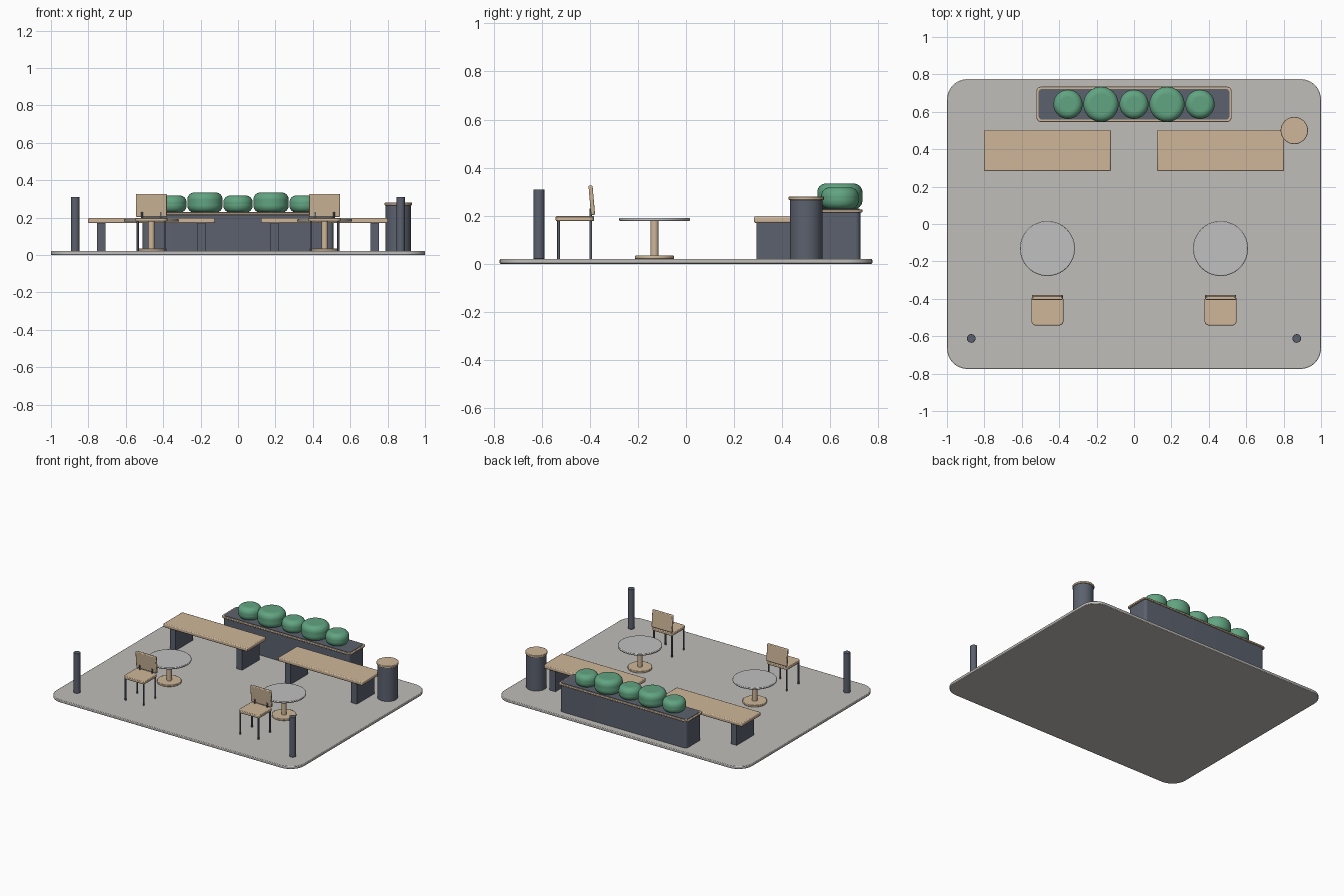
import bpy, bmesh
from math import radians
from mathutils import Matrix

cube = bpy.data.objects.get("Cube")
if cube:
    bpy.data.objects.remove(cube, do_unlink=True)


def material(name, r, g, b):
    m = bpy.data.materials.new(name)
    m.use_nodes = True
    m.diffuse_color = (r, g, b, 1)
    m.node_tree.nodes["Principled BSDF"].inputs["Base Color"].default_value = (r, g, b, 1)
    return m


STONE = material("warm grey paving", 0.53, 0.515, 0.49)
TOP = material("pale grey tabletop", 0.53, 0.53, 0.53)
WOOD = material("light wood", 0.62, 0.47, 0.32)
SLATE = material("slate metal", 0.105, 0.12, 0.155)
LEAF = material("leaf green", 0.12, 0.37, 0.22)


def finish(name, bm, mat, location, soft=0.0, segments=2):
    mesh = bpy.data.meshes.new(name)
    bm.to_mesh(mesh)
    bm.free()
    mesh.materials.append(mat)
    ob = bpy.data.objects.new(name, mesh)
    bpy.context.collection.objects.link(ob)
    ob.location = location
    if soft:
        mod = ob.modifiers.new("soft edges", "BEVEL")
        mod.width, mod.segments = soft, segments
        mod.limit_method, mod.angle_limit = "ANGLE", radians(40)
    bpy.ops.object.select_all(action="DESELECT")
    bpy.context.view_layer.objects.active = ob
    ob.select_set(True)
    bpy.ops.object.shade_smooth_by_angle(angle=radians(35))
    return ob


def box(name, mat, x, y, size_x, size_y, z0, z1, corner=0.0, soft=0.0):
    """Upright block with optionally rounded vertical corners."""
    bm = bmesh.new()
    bmesh.ops.create_cube(bm, size=1, matrix=Matrix.Diagonal((size_x, size_y, z1 - z0, 1)))
    if corner:
        upright = [e for e in bm.edges if abs(e.verts[0].co.z - e.verts[1].co.z) > 1e-4]
        bmesh.ops.bevel(bm, geom=upright, offset=corner, segments=8, profile=0.5, affect="EDGES")
    return finish(name, bm, mat, (x, y, (z0 + z1) / 2), soft)


def disc(name, mat, x, y, radius, z0, z1, sides=40, soft=0.0, segments=2):
    bm = bmesh.new()
    bmesh.ops.create_cone(bm, cap_ends=True, segments=sides, radius1=radius,
                          radius2=radius, depth=z1 - z0)
    return finish(name, bm, mat, (x, y, (z0 + z1) / 2), soft, segments)


FLOOR = 0.02
box("paved_base", STONE, 0, 0, 2, 1.55, 0, FLOOR, corner=0.11, soft=0.004)

# Planter: body, wooden rim frame, dark bed and rounded shrubs
PY = 0.64
box("planter_body", SLATE, 0, PY, 1.02, 0.17, FLOOR, 0.214, corner=0.02)
box("planter_rim", WOOD, 0, PY, 1.045, 0.188, 0.214, 0.226, corner=0.025, soft=0.003)
box("planter_bed", SLATE, 0, PY, 1.02, 0.163, 0.22, 0.229, corner=0.018)
for i in range(5):
    big = i % 2
    disc("shrub", LEAF, (i - 2) * 0.1765, PY, 0.094 if big else 0.078, 0.227,
         0.334 if big else 0.318, soft=0.036, segments=6)

for side, label in ((-1, "right"), (1, "left")):
    # Bench
    bx = side * 0.463
    box(label + "_bench_seat", WOOD, bx, 0.393, 0.678, 0.22, 0.17, 0.197, soft=0.006)
    for end in (-1, 1):
        box(label + "_bench_leg", SLATE, bx + end * 0.268, 0.393, 0.046, 0.2, FLOOR, 0.17)

    # Round table
    disc(label + "_table_foot", WOOD, bx, -0.131, 0.081, FLOOR, 0.034, soft=0.003)
    disc(label + "_table_column", WOOD, bx, -0.131, 0.017, 0.034, 0.178, sides=24)
    disc(label + "_table_top", TOP, bx, -0.131, 0.147, 0.178, 0.191, sides=56, soft=0.004)

    # Chair
    box(label + "_chair_seat", WOOD, bx, -0.462, 0.17, 0.16, 0.178, 0.198, corner=0.022, soft=0.004)
    back = box(label + "_chair_back", WOOD, bx, -0.392, 0.165, 0.017, 0.203, 0.326, soft=0.005)
    back.rotation_euler.x = radians(5)
    for sx in (-1, 1):
        disc(label + "_chair_back_post", SLATE, bx + sx * 0.05, -0.397, 0.005, 0.195, 0.23, sides=12)
        for y in (-0.53, -0.396):
            disc(label + "_chair_leg", SLATE, bx + sx * 0.073, y, 0.006, FLOOR, 0.18, sides=12)

    # Bollard
    disc(label + "_bollard", SLATE, side * 0.87, -0.612, 0.023, FLOOR, 0.31, sides=24, soft=0.002)

# Litter bin with wooden lid
disc("bin_body", SLATE, 0.857, 0.5, 0.068, FLOOR, 0.265)
disc("bin_lid", WOOD, 0.857, 0.5, 0.073, 0.265, 0.28, soft=0.003)
